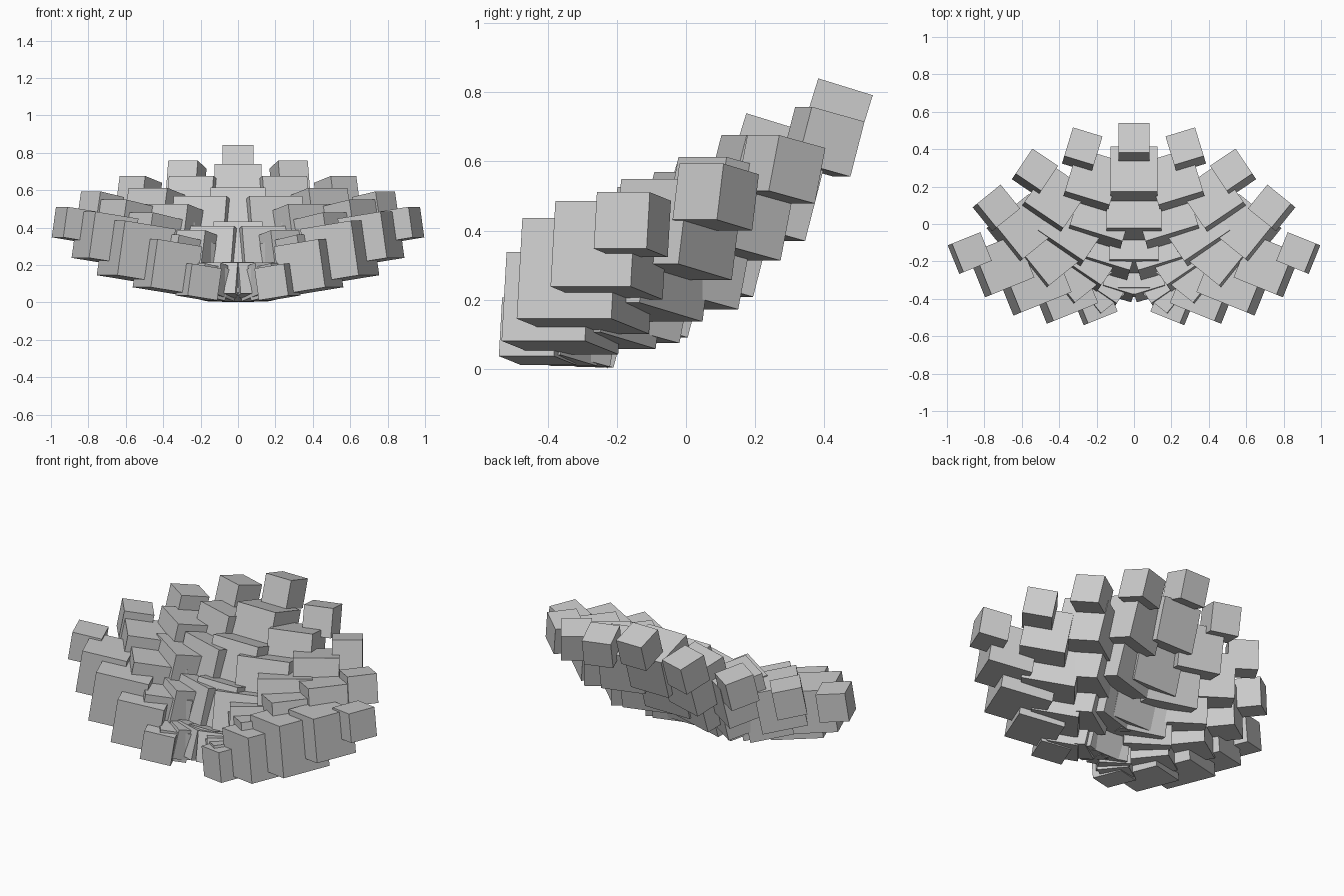
import bpy
from math import radians, sin, cos
from mathutils import Matrix

cube = bpy.data.objects.get("Cube")
if cube:
    bpy.data.objects.remove(cube, do_unlink=True)

# One plain grey for every block
grey = bpy.data.materials.new("light_grey")
grey.use_nodes = True
colour = (0.6, 0.6, 0.6, 1)
grey.diffuse_color = colour
grey.node_tree.nodes["Principled BSDF"].inputs["Base Color"].default_value = colour

HUB_Y = -0.51      # centre of the fan's arcs
STEP = 17          # degrees between neighbouring ribs
RIBS = 4           # ribs on each side of the middle one

# Rings from outer tip to inner root: name, cube size, radius, height, drop per rib
RINGS = [
    ("tip", 0.165, 0.947, 0.737, 0.08),
    ("outer", 0.25, 0.767, 0.583, 0.06),
    ("middle", 0.295, 0.587, 0.429, 0.04),
    ("inner", 0.26, 0.407, 0.27, 0.02),
    ("root", 0.172, 0.227, 0.109, 0.0),
]


def add_block(name, size, location, tilt, yaw):
    bpy.ops.mesh.primitive_cube_add(size=size, location=location)
    block = bpy.context.object
    block.name = name
    turn = Matrix.Rotation(yaw, 3, "Z") @ Matrix.Rotation(-tilt, 3, "X")
    block.rotation_euler = turn.to_euler()
    block.data.materials.append(grey)


# Fan of tilted blocks, dropping and levelling out toward the sides
for ring, size, radius, height, drop in RINGS:
    for rib in range(-RIBS, RIBS + 1):
        angle = radians(STEP * rib)
        away = abs(rib)
        side = "centre" if rib == 0 else ("left" if rib > 0 else "right") + f"_{away}"
        place = (radius * sin(angle), HUB_Y + radius * cos(angle), height - drop * away)
        add_block(f"{ring}_block_{side}", size, place, radians(17.2 - 2.15 * away), angle)
